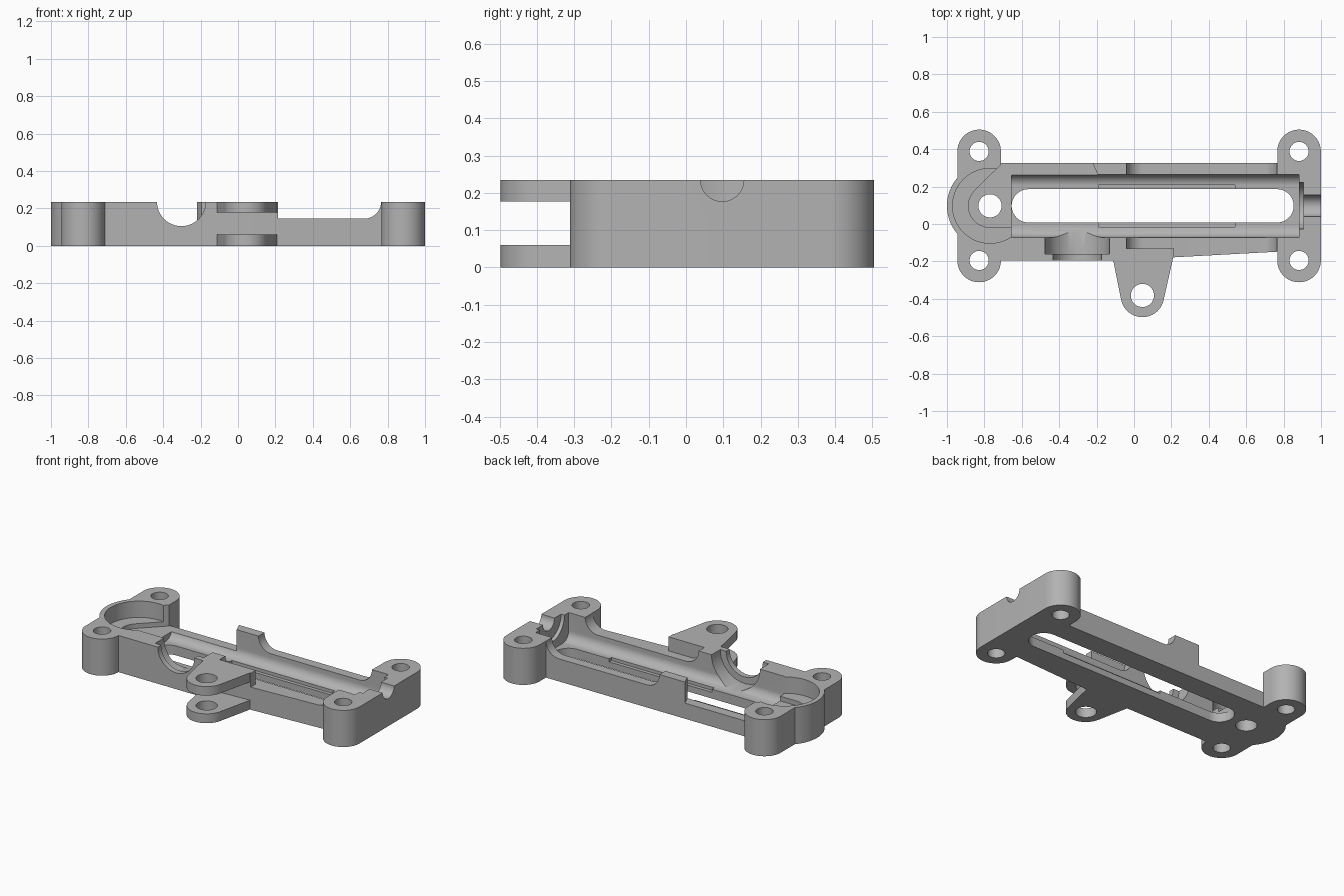
import bpy, bmesh
from math import sin, cos, pi, radians
from mathutils import geometry

if "Cube" in bpy.data.objects:
    bpy.data.objects.remove(bpy.data.objects["Cube"], do_unlink=True)

grey = bpy.data.materials.new("plain grey")
grey.use_nodes = True
grey.diffuse_color = (0.45, 0.45, 0.45, 1)
grey.node_tree.nodes["Principled BSDF"].inputs["Base Color"].default_value = (0.45, 0.45, 0.45, 1)

H = 0.235      # housing height
MID = 0.097    # channel centre line
TOP = 0.4      # cutters end above the housing
AXES = {"z": lambda u, v, w: (u, v, w),
        "y": lambda u, v, w: (u, w, v),
        "x": lambda u, v, w: (w, u, v)}


def arc(cx, cy, r, a0=0, a1=360, n=64):
    full = a1 - a0 == 360
    steps = n if full else n + 1
    return [(cx + r * cos(radians(a0 + (a1 - a0) * i / n)),
             cy + r * sin(radians(a0 + (a1 - a0) * i / n))) for i in range(steps)]


def hull(pts):
    return [pts[i] for i in geometry.convex_hull_2d(pts)]


def prism(name, pts, lo, hi, axis="z"):
    """Extrude a flat outline along an axis."""
    bm = bmesh.new()
    place = AXES[axis]
    base = bm.faces.new([bm.verts.new(place(u, v, lo)) for u, v in pts])
    top = bmesh.ops.extrude_face_region(bm, geom=[base])["geom"]
    shift = place(0, 0, hi - lo)
    bmesh.ops.translate(bm, vec=shift, verts=[g for g in top if isinstance(g, bmesh.types.BMVert)])
    bmesh.ops.recalc_face_normals(bm, faces=bm.faces)
    mesh = bpy.data.meshes.new(name)
    bm.to_mesh(mesh)
    bm.free()
    mesh.materials.append(grey)
    ob = bpy.data.objects.new(name, mesh)
    bpy.context.collection.objects.link(ob)
    return ob


def combine(target, tool, operation):
    mod = target.modifiers.new(operation, "BOOLEAN")
    mod.operation = operation
    mod.solver = "EXACT"
    mod.object = tool
    bpy.ops.object.select_all(action="DESELECT")
    bpy.context.view_layer.objects.active = target
    target.select_set(True)
    bpy.ops.object.modifier_apply(modifier=mod.name)
    bpy.data.objects.remove(tool, do_unlink=True)


def box(u0, u1, v0, v1):
    return [(u0, v0), (u1, v0), (u1, v1), (u0, v1)]


LUG_X, LUG_Y, LUG_R = (-0.828, 0.8825), (-0.195, 0.388), 0.1165
PIVOT = (-0.77, MID)

# Main block with a slightly tapered front wall
housing = prism("housing", [(-0.83, -0.195), (-0.11, -0.195), (0.215, -0.178), (0.88, -0.142),
                            (0.88, 0.325), (-0.83, 0.325)], 0, H)

# End blocks with screw lugs, and the round gear end
for x in LUG_X:
    ends = [p for y in LUG_Y for p in arc(x, y, LUG_R)]
    combine(housing, prism("end_block", hull(ends), 0, H), "UNION")
combine(housing, prism("round_end", arc(*PIVOT, 0.23, n=96), 0, H), "UNION")

# Two-pronged clevis on the front
prong = hull(arc(0.045, -0.382, 0.116) + [(-0.112, -0.19), (-0.112, -0.14), (0.215, -0.14), (0.205, -0.2)])
for z0, z1 in ((0, 0.06), (0.177, H)):
    combine(housing, prism("clevis_prong", prong, z0, z1), "UNION")

cutters = []


def cut(*args):
    cutters.append(prism("cutter", *args))


# Lowered side walls with rounded ends
STEP, FIL = 0.145, 0.09
right_end = arc(0.765 - FIL, STEP + FIL, FIL, 270, 360, 16) + [(0.765, TOP)]
left_end = [(-0.04, TOP)] + arc(-0.04 + FIL, STEP + FIL, FIL, 180, 270, 16)
cut(left_end + right_end, -0.13, 0.6, "y")
cut([(0.215, TOP), (0.215, STEP)] + right_end, -0.3, 0, "y")

# Long channel with filleted floor
HALF, FLOOR, R = 0.168, 0.06, 0.06
cut([(MID - HALF, TOP)] + arc(MID - HALF + R, FLOOR + R, R, 180, 270, 12)
    + arc(MID + HALF - R, FLOOR + R, R, 270, 360, 12) + [(MID + HALF, TOP)], -0.655, 0.882, "x")

# Shallow recess and open slot in the channel floor
cut(box(-0.19, 0.54, MID - 0.112, MID + 0.112), 0.04, 0.2)
cut(hull(arc(-0.565, MID, 0.089) + arc(0.765, MID, 0.089)), -0.1, TOP)

# Gear pocket, its lower floor running out through the rear window
cut(arc(*PIVOT, 0.2, n=96), 0.13, TOP)
cut(arc(*PIVOT, 0.115, 135, 270, 32)
    + [(-0.6, MID - 0.115), (-0.6, MID), (-0.195, MID), (-0.195, 0.265), (-0.22, 0.325),
       (-0.22, 0.6), (-0.711, 0.6), (-0.711, 0.318)], 0.1, TOP)
cut(arc(*PIVOT, 0.062), -0.1, TOP)

# Front bearing seat and shaft notch
cut(arc(-0.303, H, 0.13), -0.4, 0, "y")
cut(arc(-0.303, H, 0.172), -0.16, 0, "y")

# Right end flange groove and shaft notch
cut(arc(MID, H, 0.058), 0.8, 1.2, "x")
cut(arc(MID, H, 0.125), 0.8, 0.906, "x")

# Screw holes
for x in LUG_X:
    for y in LUG_Y:
        cut(arc(x, y, 0.051), -0.1, TOP)
cut(arc(0.045, -0.382, 0.062), -0.1, TOP)

for tool in cutters:
    combine(housing, tool, "DIFFERENCE")

bpy.context.view_layer.objects.active = housing
housing.select_set(True)
bpy.ops.object.shade_smooth_by_angle(angle=radians(30))
